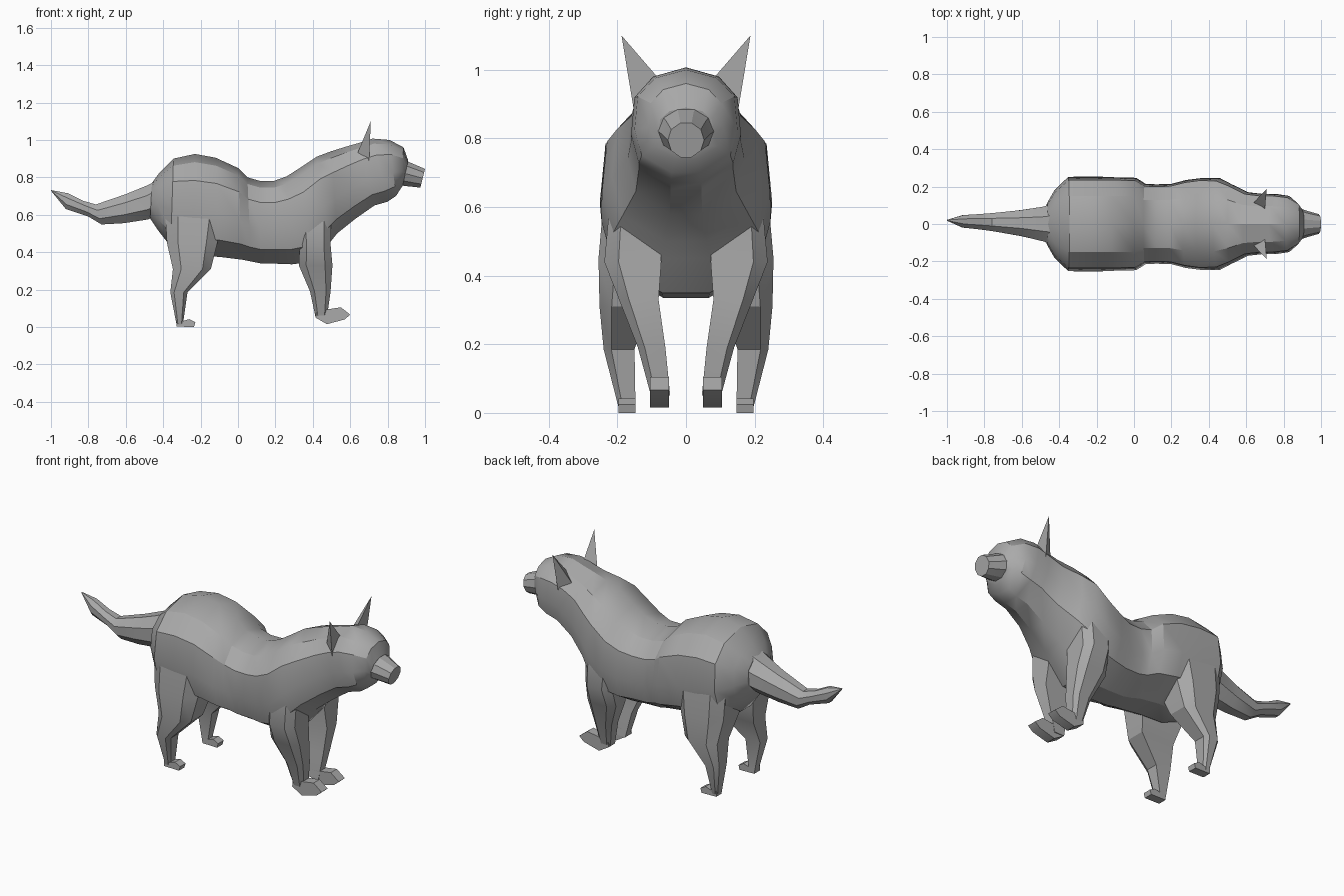
import bpy, bmesh, math

if "Cube" in bpy.data.objects:
    bpy.data.objects.remove(bpy.data.objects["Cube"])

fur = bpy.data.materials.new("grey fur")
fur.diffuse_color = (0.4, 0.4, 0.4, 1)
fur.use_nodes = True
fur.node_tree.nodes["Principled BSDF"].inputs["Base Color"].default_value = fur.diffuse_color


def make(name, bm, mirror=False):
    """Turn a bmesh into a named, shaded object, optionally mirrored across y."""
    bmesh.ops.recalc_face_normals(bm, faces=bm.faces)
    mesh = bpy.data.meshes.new(name)
    bm.to_mesh(mesh)
    bm.free()
    mesh.materials.append(fur)
    ob = bpy.data.objects.new(name, mesh)
    bpy.context.collection.objects.link(ob)
    bpy.ops.object.select_all(action='DESELECT')
    bpy.context.view_layer.objects.active = ob
    ob.select_set(True)
    bpy.ops.object.shade_smooth_by_angle(angle=math.radians(30))
    if mirror:
        mod = ob.modifiers.new("mirror", 'MIRROR')
        mod.use_axis = (False, True, False)
        mod.use_mirror_merge = False
    return ob


def loft(name, rings, mirror=False):
    """Skin a list of closed point rings and cap both ends."""
    bm = bmesh.new()
    vs = [[bm.verts.new(p) for p in ring] for ring in rings]
    n = len(vs[0])
    for a, b in zip(vs, vs[1:]):
        for i in range(n):
            j = (i + 1) % n
            bm.faces.new((a[i], a[j], b[j], b[i]))
    bm.faces.new(vs[0])
    bm.faces.new(vs[-1])
    return make(name, bm, mirror)


def section(xt, zt, xb, zb, w):
    """Body cross-section between a top point and a bottom point."""
    levels = [(0, .28), (.17, .86), (.42, 1), (.74, .94), (.92, .6)]
    right = [(xb + (xt - xb) * t, w * k, zb + (zt - zb) * t) for t, k in levels]
    left = [(x, -y, z) for x, y, z in reversed(right)]
    return right + [(xt, 0, zt)] + left


def oval(xt, zt, xb, zb, w, n=10, y=0):
    """Round cross-section between a top point and a bottom point."""
    ring = []
    for i in range(n):
        a = 2 * math.pi * (i + .5) / n
        t = .5 + .5 * math.cos(a) / math.cos(math.pi / n)
        ring.append((xb + (xt - xb) * t, y + w * math.sin(a), zb + (zt - zb) * t))
    return ring


def leg_ring(z, x0, x1, y0, y1):
    """Horizontal leg cross-section with chamfered outer corners."""
    d, ym = (x1 - x0) * .22, y0 + (y1 - y0) * .75
    return [(x0, y0, z), (x0, ym, z), (x0 + d, y1, z),
            (x1 - d, y1, z), (x1, ym, z), (x1, y0, z)]


# Torso, neck and head
loft("body", [section(*r) for r in (
    (-.46, .77, -.47, .58, .11),
    (-.42, .825, -.43, .52, .18),
    (-.345, .90, -.36, .43, .25),
    (-.23, .925, -.24, .38, .25),
    (-.12, .905, -.10, .375, .25),
    (0, .85, .02, .36, .247),
    (.05, .80, .07, .35, .215),
    (.12, .78, .12, .34, .212),
    (.19, .78, .21, .338, .215),
    (.26, .805, .29, .335, .235),
    (.33, .85, .40, .35, .247),
    (.42, .91, .49, .45, .245),
    (.50, .94, .53, .50, .215),
    (.58, .965, .63, .58, .17),
    (.65, .985, .73, .65, .16),
    (.72, 1.007, .80, .67, .16),
    (.81, 1.0, .845, .70, .15),
    (.885, .96, .87, .74, .11),
    (.91, .89, .88, .755, .08))])

# Muzzle
loft("muzzle", [oval(.895, .89, .87, .757, .085),
                oval(.93, .875, .91, .752, .072),
                oval(1.0, .845, .975, .745, .053)])

# Tail
loft("tail", [oval(*r, n=8, y=y) for r, y in (
    ((-.44, .78, -.45, .59, .115), 0),
    ((-.49, .755, -.48, .575, .10), 0),
    ((-.60, .71, -.61, .555, .075), .005),
    ((-.76, .655, -.73, .548, .053), .01),
    ((-.83, .675, -.80, .59, .045), .012),
    ((-.91, .715, -.92, .63, .036), .014),
    ((-1.0, .732, -.998, .726, .003), .02))])

# Ears
bm = bmesh.new()
a, b, c, tip = [bm.verts.new(p) for p in (
    (.635, .11, .92), (.70, .08, .975), (.70, .15, .87), (.71, .188, 1.10))]
for f in ((a, b, c), (a, b, tip), (b, c, tip), (c, a, tip)):
    bm.faces.new(f)
make("ears", bm, mirror=True)

# Legs
loft("rear_legs", [leg_ring(*r) for r in (
    (.62, -.39, -.08, .08, .24),
    (.45, -.38, -.11, .06, .255),
    (.31, -.348, -.145, .11, .252),
    (.185, -.362, -.27, .15, .24),
    (.01, -.328, -.295, .147, .195))], mirror=True)
loft("front_legs", [leg_ring(*r) for r in (
    (.58, .32, .50, .08, .225),
    (.44, .33, .495, .072, .238),
    (.33, .325, .505, .08, .195),
    (.19, .385, .495, .06, .14),
    (.05, .415, .475, .046, .102))], mirror=True)


def paw(name, y0, y1, profile):
    """Side profile extruded across the paw width."""
    loft(name, [[(x, y, z) for x, z in profile] for y in (y0, y1)], mirror=True)


# Paws
paw("rear_paws", .147, .196, [(-.328, .002), (-.235, 0), (-.228, .025),
                              (-.26, .042), (-.30, .03), (-.328, .04)])
paw("front_paws", .05, .105, [(.415, .05), (.475, .015), (.57, .04), (.60, .066),
                              (.55, .105), (.47, .093), (.42, .09)])
